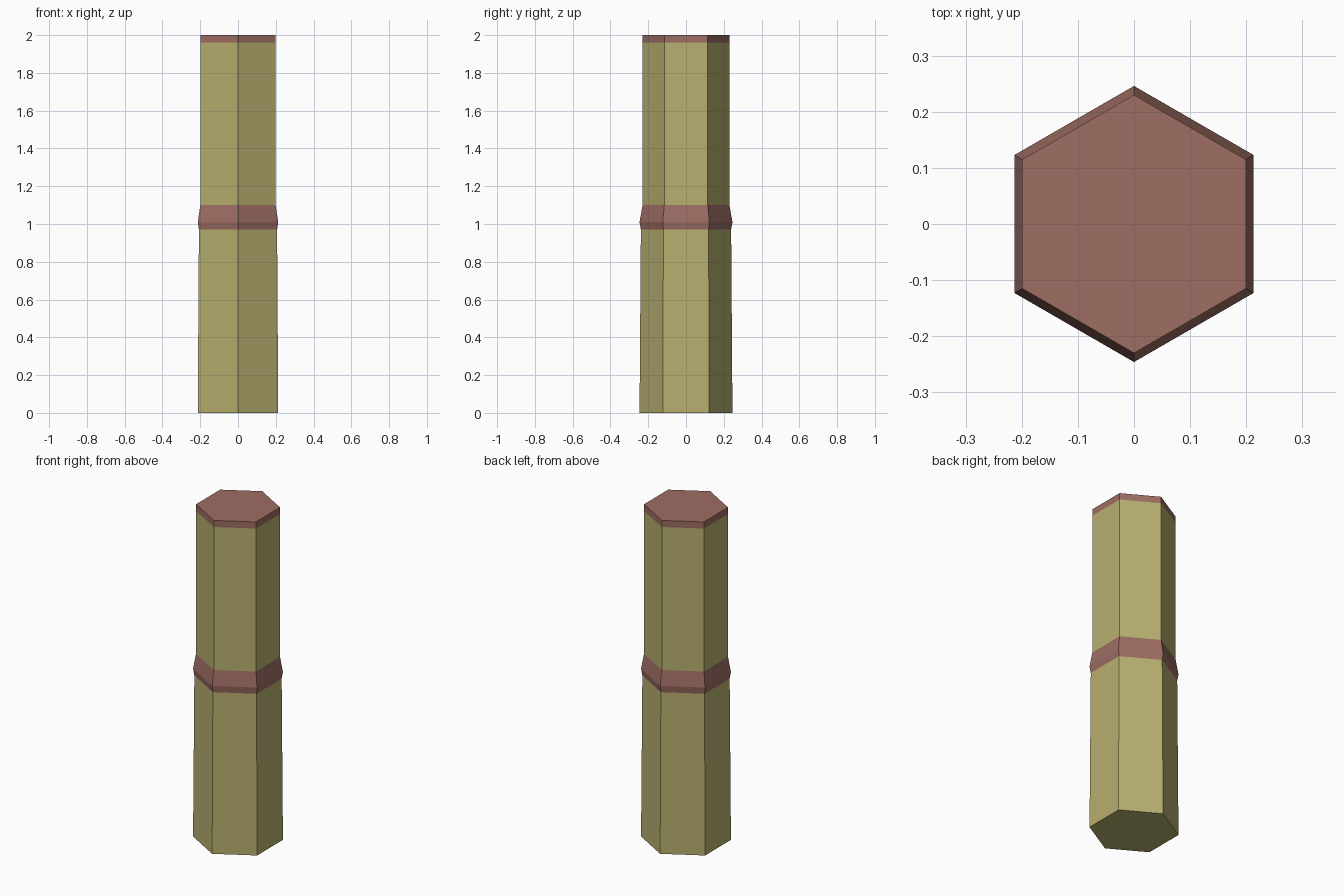
import bpy, bmesh, math

if "Cube" in bpy.data.objects:
    bpy.data.objects.remove(bpy.data.objects["Cube"])

def material(name, rgb):
    m = bpy.data.materials.new(name)
    m.diffuse_color = (*rgb, 1)
    m.use_nodes = True
    m.node_tree.nodes["Principled BSDF"].inputs["Base Color"].default_value = m.diffuse_color
    return m

green = material("stalk_green", (0.48, 0.43, 0.16))
brown = material("node_brown", (0.34, 0.155, 0.125))

def hex_part(name, profile, mat, cap_bottom=False, cap_top=False):
    """Stack hexagonal rings from (corner radius, z) pairs."""
    bm = bmesh.new()
    rings = []
    for r, z in profile:
        angles = [math.radians(30 + 60 * i) for i in range(6)]
        rings.append([bm.verts.new((r * math.cos(a), r * math.sin(a), z)) for a in angles])
    for low, high in zip(rings, rings[1:]):
        for i in range(6):
            j = (i + 1) % 6
            bm.faces.new((low[i], low[j], high[j], high[i]))
    if cap_bottom:
        bm.faces.new(rings[0][::-1])
    if cap_top:
        bm.faces.new(rings[-1])
    mesh = bpy.data.meshes.new(name)
    bm.to_mesh(mesh)
    bm.free()
    mesh.materials.append(mat)
    obj = bpy.data.objects.new(name, mesh)
    bpy.context.collection.objects.link(obj)
    return obj

# Lower stalk, slightly tapered
hex_part("lower_stalk", [(0.246, 0), (0.239, 0.97)], green, cap_bottom=True)
# Flared joint between the segments
hex_part("stalk_joint", [(0.239, 0.97), (0.246, 1.01), (0.23, 1.10)], brown)
# Upper stalk
hex_part("upper_stalk", [(0.23, 1.10), (0.23, 1.96)], green)
# Band and flat cap at the top
hex_part("top_cap", [(0.23, 1.96), (0.23, 2.0)], brown, cap_top=True)
